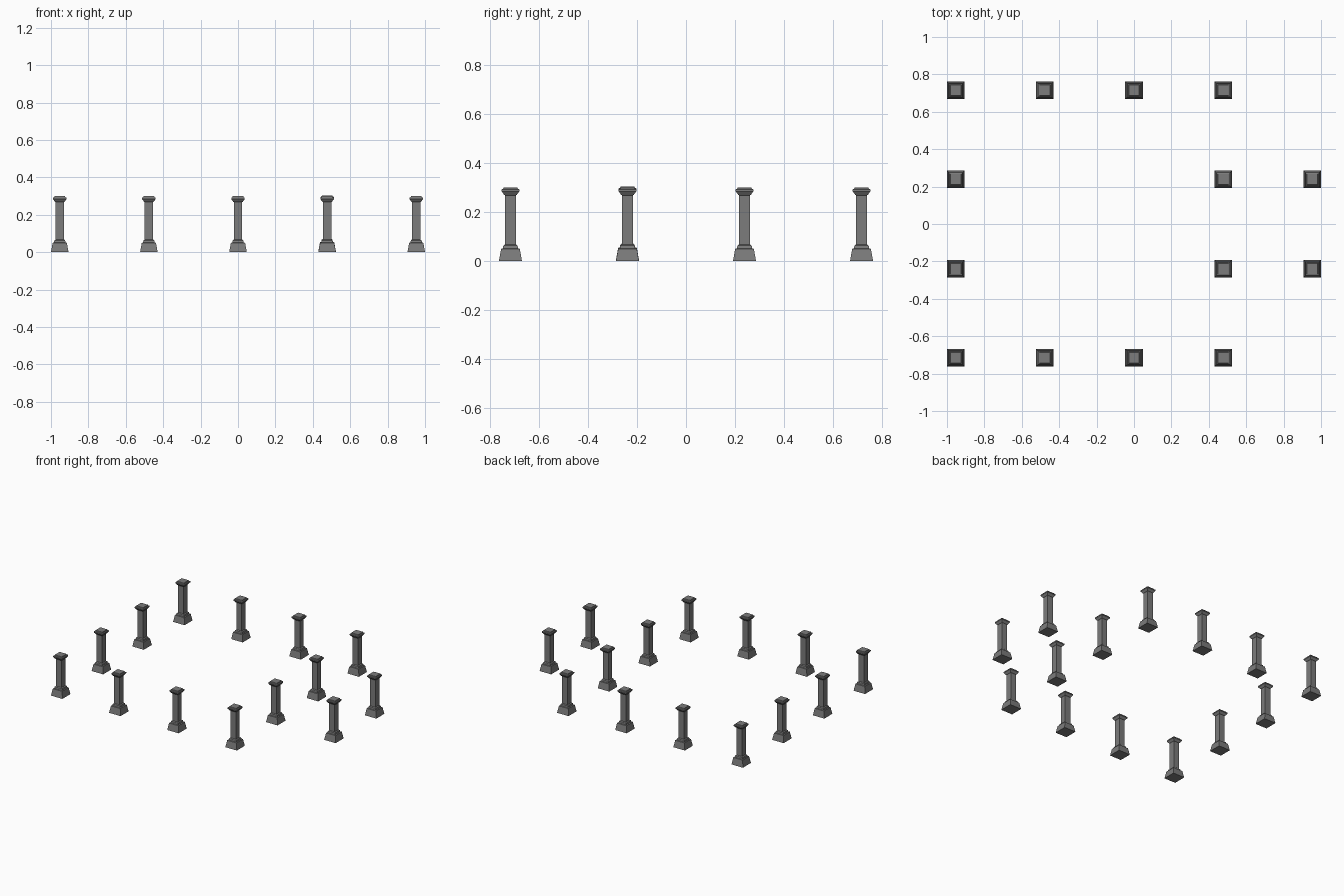
import bpy, bmesh

if "Cube" in bpy.data.objects:
    bpy.data.objects.remove(bpy.data.objects["Cube"])

# one flat stone colour
stone = bpy.data.materials.new("dark grey stone")
stone.diffuse_color = (0.2, 0.2, 0.2, 1)
stone.use_nodes = True
stone.node_tree.nodes["Principled BSDF"].inputs["Base Color"].default_value = stone.diffuse_color

# (half width, height) up the square column: plinth, step, shaft, capital
PROFILE = [(0.047, 0.0), (0.038, 0.05), (0.031, 0.052), (0.029, 0.063),
           (0.0225, 0.068), (0.0225, 0.268), (0.026, 0.270), (0.036, 0.284),
           (0.036, 0.292), (0.030, 0.294), (0.028, 0.300)]


def column_mesh():
    bm = bmesh.new()
    rings = [[bm.verts.new((sx * h, sy * h, z))
              for sx, sy in ((-1, -1), (1, -1), (1, 1), (-1, 1))]
             for h, z in PROFILE]
    for lo, hi in zip(rings, rings[1:]):
        for i in range(4):
            j = (i + 1) % 4
            bm.faces.new((lo[i], lo[j], hi[j], hi[i]))
    bm.faces.new(rings[0][::-1])
    bm.faces.new(rings[-1])
    me = bpy.data.meshes.new("square_column")
    bm.to_mesh(me)
    bm.free()
    me.materials.append(stone)
    return me


mesh = column_mesh()
STEP = 0.4765

# front and back rows, left side, and the stepped right side
cells = [(i, j) for i in (-2, -1, 0, 1) for j in (-1.5, 1.5)]
cells += [(i, j) for i in (-2, 1, 2) for j in (-0.5, 0.5)]
for n, (i, j) in enumerate(cells):
    ob = bpy.data.objects.new(f"column_{n + 1}", mesh)
    # one inner column sits slightly proud
    raised = 0.004 if (i, j) == (1, -0.5) else 0
    ob.location = (i * STEP, j * STEP, raised)
    bpy.context.collection.objects.link(ob)
